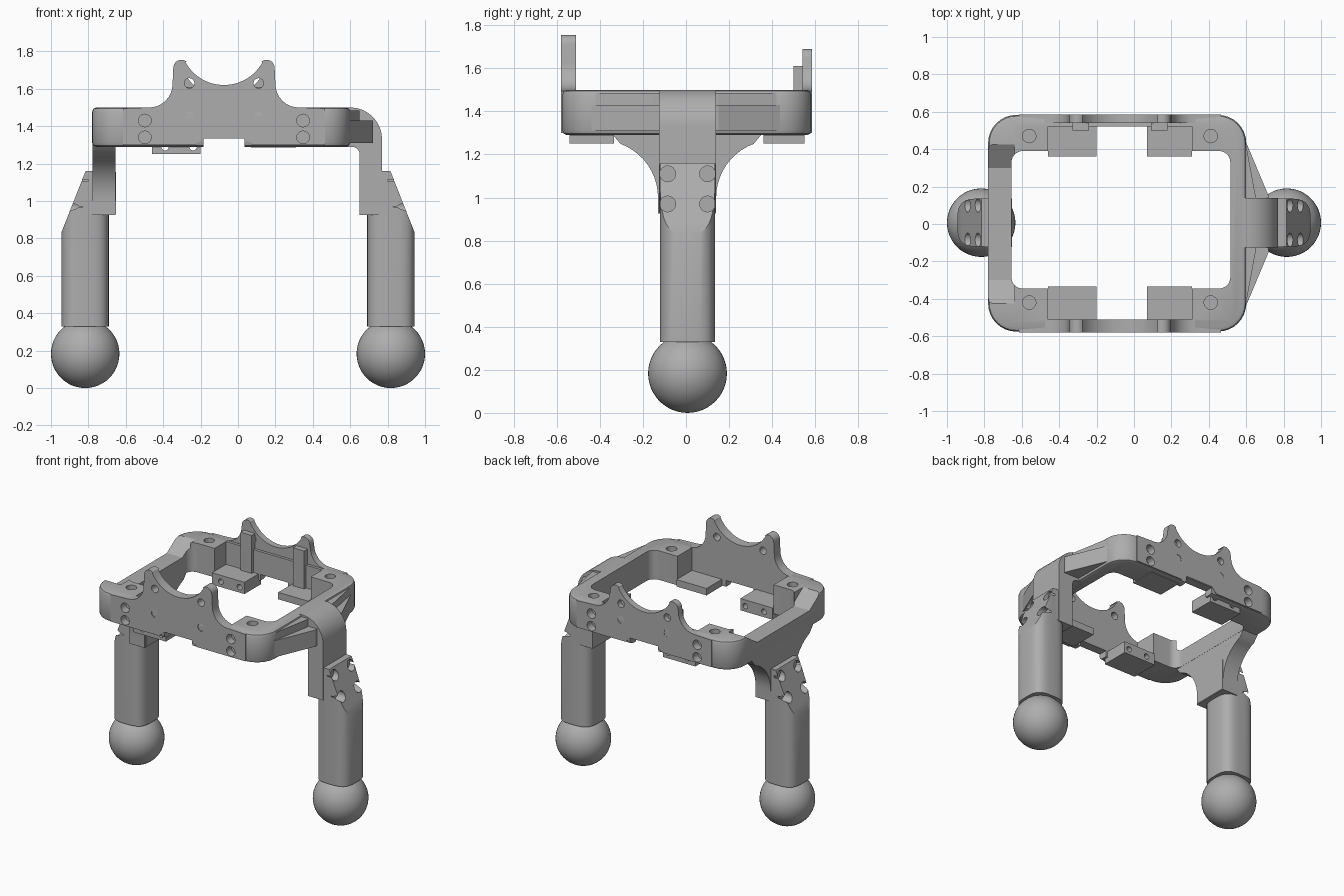
import bpy, bmesh
from math import radians, cos, sin, pi
from mathutils import Vector

if "Cube" in bpy.data.objects:
    bpy.data.objects.remove(bpy.data.objects["Cube"], do_unlink=True)

grey = bpy.data.materials.new("plain grey")
grey.use_nodes = True
grey.diffuse_color = (0.42, 0.42, 0.42, 1)
grey.node_tree.nodes["Principled BSDF"].inputs["Base Color"].default_value = (0.42, 0.42, 0.42, 1)

PLACE = {"x": lambda p, q, h: (h, p, q),
         "y": lambda p, q, h: (p, h, q),
         "z": lambda p, q, h: (p, q, h)}


def link(name, bm):
    bmesh.ops.recalc_face_normals(bm, faces=bm.faces)
    mesh = bpy.data.meshes.new(name)
    bm.to_mesh(mesh)
    bm.free()
    mesh.materials.append(grey)
    ob = bpy.data.objects.new(name, mesh)
    bpy.context.collection.objects.link(ob)
    return ob


def prism(name, pts, axis, a, b, plane=None):
    """Extrude an outline along an axis, optionally trimmed by a plane."""
    bm = bmesh.new()
    low, high = ([bm.verts.new(PLACE[axis](p, q, h)) for p, q in pts] for h in (a, b))
    bm.faces.new(low)
    bm.faces.new(high)
    for i in range(len(pts)):
        j = (i + 1) % len(pts)
        bm.faces.new((low[i], low[j], high[j], high[i]))
    if plane:
        bmesh.ops.bisect_plane(bm, geom=bm.verts[:] + bm.edges[:] + bm.faces[:],
                               plane_co=plane[0], plane_no=plane[1], clear_outer=True)
        bmesh.ops.holes_fill(bm, edges=[e for e in bm.edges if e.is_boundary])
    return link(name, bm)


def box(name, x0, x1, y0, y1, z0, z1):
    return prism(name, [(x0, y0), (x1, y0), (x1, y1), (x0, y1)], "z", z0, z1)


def arc(cx, cy, r, a0, a1, n=8):
    angles = [radians(a0 + (a1 - a0) * i / n) for i in range(n + 1)]
    return [(cx + r * cos(t), cy + r * sin(t)) for t in angles]


def rounded(x0, x1, y0, y1, r):
    return (arc(x1 - r, y1 - r, r, 0, 90) + arc(x0 + r, y1 - r, r, 90, 180)
            + arc(x0 + r, y0 + r, r, 180, 270) + arc(x1 - r, y0 + r, r, 270, 360))


def hole(p, q, r, axis, a, b):
    return prism("hole_cutter", arc(p, q, r, 0, 337.5, 15), axis, a, b)


def apply(ob, mod):
    bpy.context.view_layer.objects.active = ob
    bpy.ops.object.modifier_apply(modifier=mod.name)


def cut(ob, cutters):
    for c in cutters:
        mod = ob.modifiers.new("cut", "BOOLEAN")
        mod.operation, mod.solver, mod.object = "DIFFERENCE", "EXACT", c
        apply(ob, mod)
        bpy.data.objects.remove(c, do_unlink=True)


def smooth(ob, angle=30):
    bpy.ops.object.select_all(action="DESELECT")
    ob.select_set(True)
    bpy.context.view_layer.objects.active = ob
    bpy.ops.object.shade_smooth_by_angle(angle=radians(angle))


MID = -0.075                     # centre line of the saddle plates
SCREWS = [(MID + s * 0.423, z) for s in (-1, 1) for z in (1.34, 1.43)]


def screw_holes(y0, y1):
    return [hole(x, z, 0.034, "y", y0, y1) for x, z in SCREWS]


# Ring frame: rounded slab with a window, thin middle walls and a dipped left rail
frame = prism("ring_frame", rounded(-0.78, 0.60, -0.575, 0.583, 0.15), "z", 1.29, 1.50)
bev = frame.modifiers.new("edge", "BEVEL")
bev.width, bev.segments, bev.limit_method, bev.angle_limit = 0.022, 2, "ANGLE", radians(60)
apply(frame, bev)
cut(frame, [
    prism("window_cutter", rounded(-0.655, 0.515, -0.345, 0.39, 0.06), "z", 1.0, 1.8),
    box("middle_cutter", -0.46, 0.31, -0.51, 0.52, 1.0, 1.8),
    box("notch_cutter", MID - 0.11, MID + 0.11, -0.8, 0.8, 1.1, 1.335),
    prism("dip_cutter", [(-0.44, 1.51), (-0.3, 1.415), (0.3, 1.415), (0.44, 1.51)],
          "x", -0.9, -0.64),
] + [hole(x, y, 0.036, "z", 1.43, 1.6) for x in (-0.56, 0.41) for y in (-0.42, 0.47)]
  + screw_holes(-0.7, -0.52) + screw_holes(0.53, 0.7))
smooth(frame)


# Saddle plates with a round bowl between two horns
def saddle(name, y0, y1, drop):
    upper = (arc(0, 1.855 - drop, 0.235, 270, 331, 12)
             + arc(0.228, 1.712 - drop, 0.043, 130, 0, 8)
             + arc(0.40, 1.625, 0.125, 180, 270, 8))
    half = upper + [(0.54, 1.495), (0.54, 1.30), (0.15, 1.30), (0.11, 1.34)]
    outline = half + [(-u, z) for u, z in reversed(half[1:])]
    ob = prism(name, [(MID + u, z) for u, z in outline], "y", y0, y1)
    holes = [hole(MID + s * 0.185, z, 0.027, "y", -0.8 if y0 < 0 else 0.4, -0.4 if y0 < 0 else 0.8)
             for s in (-1, 1) for z in (1.45, 1.63 - drop)]
    pocket = (y0 - 0.1, y0 + 0.055) if y0 < 0 else (y1 - 0.055, y1 + 0.1)
    cut(ob, holes + screw_holes(*pocket))
    smooth(ob)


saddle("front_saddle", -0.58, -0.51, 0)
saddle("back_saddle", 0.54, 0.586, 0.065)

# Ribs behind the back horns
for side, x in (("right", -0.33), ("left", 0.09)):
    box(side + "_back_rib", x, x + 0.09, 0.50, 0.55, 1.30, 1.61)

# Servo tabs on the inside of the walls; the right pair hang lower with screw holes
for end, y0, y1 in (("front", -0.54, -0.335), ("back", 0.36, 0.55)):
    lug = box(end + "_right_tab", -0.46, -0.2, y0, y1, 1.25, 1.335)
    cut(lug, [hole(x, 1.29, 0.02, "y", -0.8, 0.8) for x in (-0.39, -0.24)])
    box(end + "_left_tab", 0.07, 0.31, y0, y1, 1.285, 1.335)

# Right arm: flared plate dropping straight from the rail
flare = arc(0.40, 1.00, 0.265, 110, 180, 10)
side = [(0.36, 1.31)] + flare + [(0.135, 0.925)]
right_arm = prism("right_arm", [(y + 0.005, z) for y, z in side]
                  + [(0.005 - y, z) for y, z in reversed(side)], "x", -0.777, -0.656)
smooth(right_arm)

# Left arm: bent bracket reaching out and down
bend = ([(0.53, 1.50)] + arc(0.60, 1.33, 0.17, 90, 0, 10) + [(0.77, 0.925), (0.65, 0.925)]
        + arc(0.61, 1.25, 0.04, 0, 90, 5) + [(0.53, 1.29)])
left_arm = prism("left_arm", bend, "y", -0.125, 0.14)
smooth(left_arm)

# Triangular webs between the left rail and the bracket
for name, s in (("front_web", -1), ("back_web", 1)):
    prism(name, [(0.56, s * 0.46), (0.598, s * 0.44), (0.72, s * 0.15), (0.72, s * 0.05),
                 (0.56, s * 0.05)], "z", 1.31, 1.43)
    prism(name + "_ridge", [(0.56, s * 0.44), (0.60, s * 0.42), (0.65, s * 0.15),
                            (0.65, s * 0.05), (0.56, s * 0.05)], "z", 1.40, 1.485)


# Legs with a slanted bolting face and a ball foot
def power(v):
    return abs(v) ** 0.6 * (1 if v > 0 else -1)


for name, s in (("right", -1), ("left", 1)):
    section = [(s * (0.817 + 0.128 * power(cos(t))), 0.007 + 0.129 * power(sin(t)))
               for t in (2 * pi * (i + 0.5) / 32 for i in range(32))]
    leg = prism(name + "_leg", section, "z", 0.33, 1.16,
                (Vector((s * 0.945, 0, 0.83)), Vector((s * 0.33, 0, 0.13))))
    cut(leg, [hole(y, z, 0.037, "x", *sorted((s * deep, s * 1.1)))
              for y in (-0.085, 0.10) for z, deep in ((0.97, 0.83), (1.11, 0.785))])
    smooth(leg, 25)
    # Upper mounting block where the leg laps the arm
    box(name + "_leg_lap", *sorted((s * 0.652, s * 0.80)), -0.122, 0.136, 0.93, 1.155)

    bm = bmesh.new()
    bmesh.ops.create_uvsphere(bm, u_segments=48, v_segments=24, radius=0.183)
    bmesh.ops.translate(bm, verts=bm.verts, vec=(s * 0.817, 0.007, 0.183))
    smooth(link(name + "_ball_foot", bm), 60)
